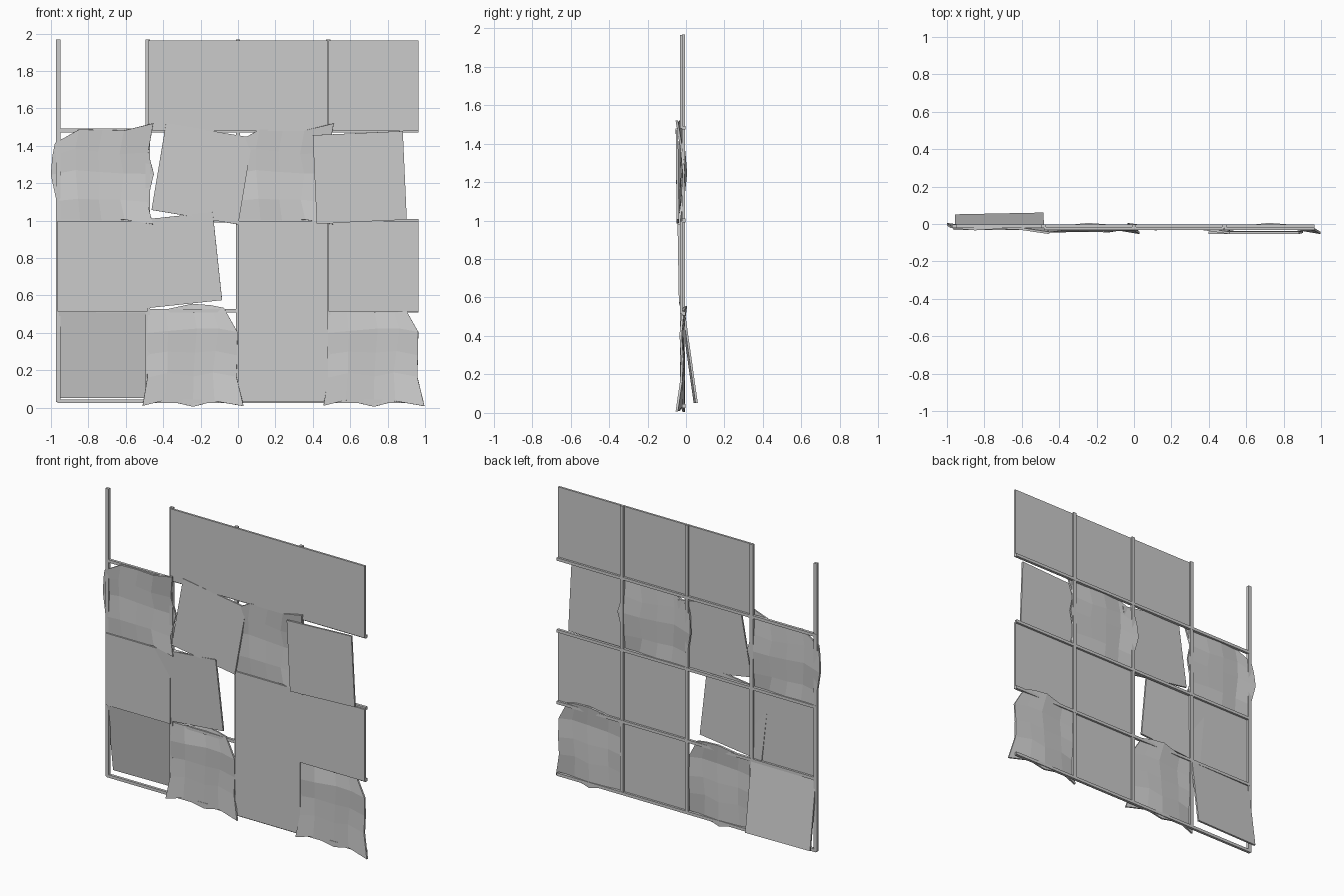
import bpy, bmesh, math
from mathutils import Vector, Matrix

if "Cube" in bpy.data.objects:
    bpy.data.objects.remove(bpy.data.objects["Cube"])

STEP = 0.4825
X0, Z0 = -0.965, 0.033          # lower-left corner of the 4 x 4 grid


def box(name, size, loc, rot=(0, 0, 0)):
    bm = bmesh.new()
    bmesh.ops.create_cube(bm, size=1)
    bmesh.ops.scale(bm, vec=size, verts=bm.verts)
    me = bpy.data.meshes.new(name)
    bm.to_mesh(me)
    bm.free()
    ob = bpy.data.objects.new(name, me)
    ob.location, ob.rotation_euler = loc, rot
    bpy.context.collection.objects.link(ob)
    return ob


# Thin support frame behind the panels
for i in range(4):
    left = X0 + i * STEP + (0.005 if i == 0 else 0)
    box("vertical_bar", (0.024, 0.018, 1.938), (left, -0.013, 0.999))
    box("horizontal_bar", (1.93, 0.018, 0.02), (0, -0.012, Z0 + 0.002 + i * STEP))

# Straight panels: (column, row)
flat = [(2, 0), (0, 1), (2, 1), (3, 1), (1, 3), (2, 3), (3, 3)]
for c, r in flat:
    box("flat_panel", (0.482, 0.014, 0.484),
        (X0 + (c + 0.5) * STEP, -0.024, Z0 + (r + 0.5) * STEP))

# Loose panels that have slipped, twisted or swung back
box("swung_panel", (0.475, 0.012, 0.465), (-0.72, 0.018, 0.282), (0.14, 0, 0.02))
box("twisted_panel", (0.473, 0.012, 0.473), (-0.345, -0.028, 0.785), (0.02, -0.106, -0.03))
box("twisted_panel", (0.47, 0.012, 0.47), (-0.192, -0.030, 1.25), (-0.02, 0.166, 0.02))
box("slipped_panel", (0.482, 0.012, 0.474), (0.651, -0.045, 1.231), (0.01, -0.045, 0))

# Crumpled panel: four bent edges (x, y, z), filled by blending between them
bottom = [(-.265, -.038, -.265), (-.145, -.02, -.235), (.005, -.012, -.27),
          (.12, -.022, -.24), (.275, -.048, -.267)]
top = [(-.235, -.015, .245), (-.14, -.015, .25), (0, 0, .28),
       (.1, -.008, .272), (.17, -.016, .258)]
left = [bottom[0], (-.24, -.025, -.115), (-.243, -.015, .01), (-.24, -.02, .125), top[0]]
right = [bottom[4], (.237, -.025, -.11), (.24, -.02, .005), (.242, -.028, .13), top[4]]
bottom, top, left, right = ([Vector(p) for p in e] for e in (bottom, top, left, right))


def crumpled(loc, turn):
    bm = bmesh.new()
    grid = []
    for j in range(5):
        v = j / 4
        row = []
        for i in range(5):
            u = i / 4
            p = (bottom[i].lerp(top[i], v) + left[j].lerp(right[j], u)
                 - bottom[0].lerp(bottom[4], u).lerp(top[0].lerp(top[4], u), v))
            p.y -= 0.02 * math.sin(math.pi * u) * math.sin(math.pi * v)
            row.append(bm.verts.new(p))
        grid.append(row)
    for j in range(4):
        for i in range(4):
            bm.faces.new((grid[j][i], grid[j][i + 1], grid[j + 1][i + 1], grid[j + 1][i]))
    bm.transform(Matrix.Rotation(turn, 4, 'Y'))
    me = bpy.data.meshes.new("crumpled_panel")
    bm.to_mesh(me)
    bm.free()
    ob = bpy.data.objects.new("crumpled_panel", me)
    ob.location = loc
    bpy.context.collection.objects.link(ob)
    mod = ob.modifiers.new("thickness", 'SOLIDIFY')
    mod.thickness, mod.offset = 0.012, 0


crumpled((-0.245, 0, 0.275), 0)
crumpled((0.722, 0, 0.275), 0)
crumpled((-0.72, 0, 1.245), -math.pi / 2)
crumpled((0.245, 0, 1.245), -math.pi / 2)
